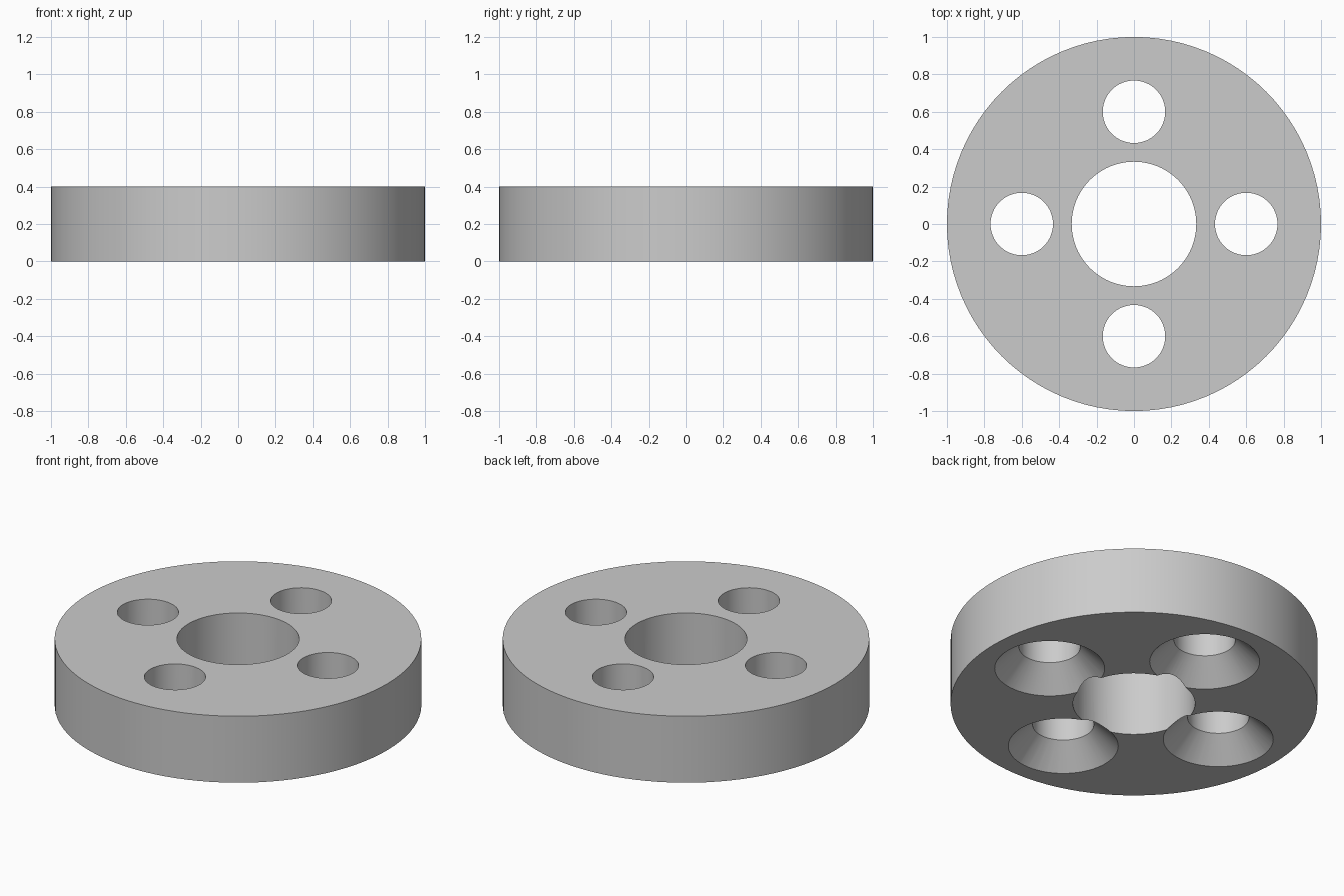
import bpy, bmesh
from math import radians, cos, sin, tau
from mathutils import Matrix, Vector

if "Cube" in bpy.data.objects:
    bpy.data.objects.remove(bpy.data.objects["Cube"], do_unlink=True)

HEIGHT = 0.4
OUTER_R, BORE_R = 1.0, 0.333
BOLT_R, SINK_R, BOLT_CIRCLE = 0.167, 0.3, 0.6
MARGIN = 0.05

grey = bpy.data.materials.new("plain grey")
grey.use_nodes = True
color = (0.6, 0.6, 0.6, 1)
grey.diffuse_color = color
grey.node_tree.nodes["Principled BSDF"].inputs["Base Color"].default_value = color


def lathe(bm, profile, center, segments, closed):
    """Revolve a (radius, z) profile about a vertical axis; cap it if it is open."""
    rings = [[bm.verts.new(center + Vector((r * cos(tau * i / segments),
                                            r * sin(tau * i / segments), z)))
              for i in range(segments)] for r, z in profile]
    pairs = list(zip(rings, rings[1:]))
    if closed:
        pairs.append((rings[-1], rings[0]))
    else:
        bm.faces.new(rings[0])
        bm.faces.new(rings[-1])
    for a, b in pairs:
        for i in range(segments):
            j = (i + 1) % segments
            bm.faces.new((a[i], a[j], b[j], b[i]))


def make_object(name, bm):
    bmesh.ops.recalc_face_normals(bm, faces=bm.faces)
    mesh = bpy.data.meshes.new(name)
    bm.to_mesh(mesh)
    bm.free()
    mesh.materials.append(grey)
    obj = bpy.data.objects.new(name, mesh)
    bpy.context.collection.objects.link(obj)
    return obj


# Thick disc with a central bore
bm = bmesh.new()
lathe(bm, [(BORE_R, 0), (OUTER_R, 0), (OUTER_R, HEIGHT), (BORE_R, HEIGHT)],
      Vector(), 96, True)
disc = make_object("flange_disc", bm)

# Four countersunk bolt holes, widening at 45 degrees towards the underside
bm = bmesh.new()
hole = [(SINK_R + MARGIN, -MARGIN), (BOLT_R, SINK_R - BOLT_R), (BOLT_R, HEIGHT + MARGIN)]
for k in range(4):
    center = Matrix.Rotation(radians(90 * k), 3, 'Z') @ Vector((BOLT_CIRCLE, 0, 0))
    lathe(bm, hole, center, 64, False)
cutter = make_object("bolt_hole_cutter", bm)
cutter.hide_render = True

cut = disc.modifiers.new("bolt holes", 'BOOLEAN')
cut.operation = 'DIFFERENCE'
cut.solver = 'EXACT'
cut.object = cutter

# Bake the cut, then smooth the curved walls and keep the rims crisp
bpy.ops.object.select_all(action='DESELECT')
disc.select_set(True)
bpy.context.view_layer.objects.active = disc
bpy.ops.object.modifier_apply(modifier=cut.name)
bpy.data.objects.remove(cutter, do_unlink=True)
bpy.ops.object.shade_smooth_by_angle(angle=radians(30))
